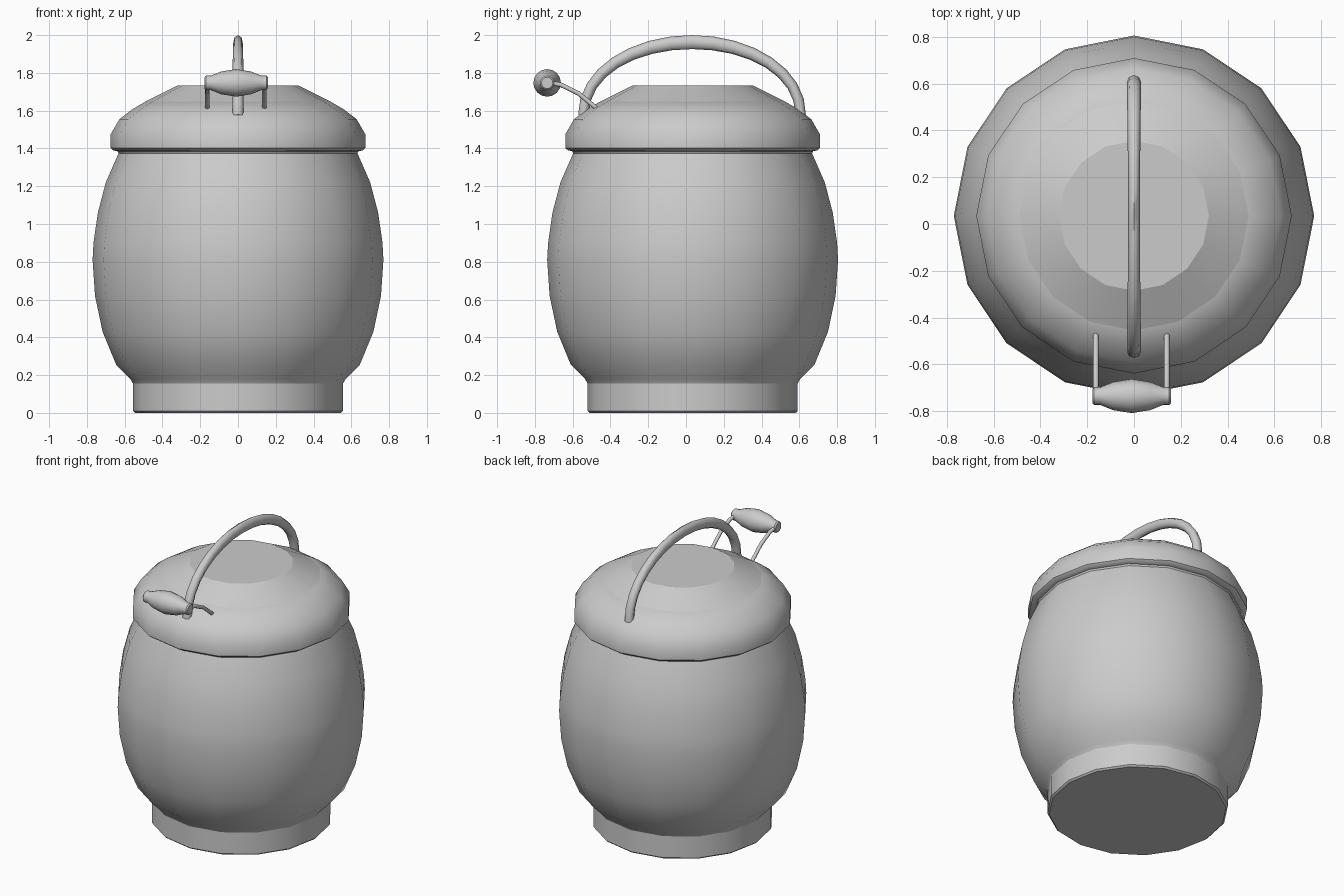
import bpy, bmesh, math
from mathutils import Vector, Matrix

if "Cube" in bpy.data.objects:
    bpy.data.objects.remove(bpy.data.objects["Cube"])

grey = bpy.data.materials.new("plain grey")
grey.use_nodes = True
grey.diffuse_color = (0.6, 0.6, 0.6, 1)
grey.node_tree.nodes["Principled BSDF"].inputs["Base Color"].default_value = (0.6, 0.6, 0.6, 1)

CENTRE_Y = 0.035


def build(name, rings, caps=(True, True), angle=40):
    """Skin a list of vertex rings into a smooth-shaded object."""
    bm = bmesh.new()
    loops = [[bm.verts.new(p) for p in ring] for ring in rings]
    n = len(loops[0])
    for a, b in zip(loops, loops[1:]):
        for i in range(n):
            j = (i + 1) % n
            bm.faces.new((a[i], a[j], b[j], b[i]))
    if caps[0]:
        bm.faces.new(loops[0][::-1])
    if caps[1]:
        bm.faces.new(loops[-1])
    bmesh.ops.recalc_face_normals(bm, faces=bm.faces)
    mesh = bpy.data.meshes.new(name)
    bm.to_mesh(mesh)
    bm.free()
    mesh.materials.append(grey)
    obj = bpy.data.objects.new(name, mesh)
    bpy.context.collection.objects.link(obj)
    bpy.ops.object.select_all(action="DESELECT")
    obj.select_set(True)
    bpy.context.view_layer.objects.active = obj
    bpy.ops.object.shade_smooth_by_angle(angle=math.radians(angle))
    return obj


def lathe(name, profile, sides=16, matrix=Matrix.Translation((0, CENTRE_Y, 0)), **kw):
    """Revolve (radius, height) pairs."""
    turns = [math.tau * i / sides for i in range(sides)]
    rings = [[matrix @ Vector((r * math.cos(t), r * math.sin(t), z)) for t in turns]
             for r, z in profile]
    return build(name, rings, **kw)


def tube(name, x, path, sides=8):
    """Sweep an ellipse along (y, z, width radius, depth radius) points."""
    pts = [Vector((x, p[0], p[1])) for p in path]
    rings = []
    for i, p in enumerate(pts):
        along = (pts[min(i + 1, len(pts) - 1)] - pts[max(i - 1, 0)]).normalized()
        side = Vector((1, 0, 0))
        up = along.cross(side)
        rings.append([p + side * path[i][2] * math.cos(math.tau * k / sides)
                      + up * path[i][3] * math.sin(math.tau * k / sides)
                      for k in range(sides)])
    return build(name, rings, angle=60)


# Foot and barrel-shaped pot
lathe("foot", [(0.545, 0), (0.556, 0.01), (0.556, 0.16)])
lathe("pot_body", [(0.556, 0.155), (0.57, 0.18), (0.645, 0.255), (0.717, 0.43),
                   (0.757, 0.62), (0.77, 0.81), (0.765, 0.9), (0.742, 1.06),
                   (0.70, 1.22), (0.63, 1.38)])

# Lid: rounded rim and a shallow faceted cap
lathe("lid_rim", [(0.63, 1.37), (0.638, 1.385), (0.66, 1.39), (0.674, 1.402),
                  (0.674, 1.475), (0.628, 1.555), (0.56, 1.607), (0.49, 1.648)])
lathe("lid_cap", [(0.49, 1.648), (0.32, 1.733)], caps=(False, True), angle=24)

# Arched carrying handle, deeper at the grip
half = 0.575
arch = []
for i in range(17):
    t = math.pi * i / 16
    grip = math.sin(t) ** 3
    arch.append((0.032 - half * math.cos(t), 1.575 + 0.388 * math.sin(t) ** 0.95,
                 0.03 - 0.005 * grip, 0.028 + 0.009 * grip))
tube("carrying_handle", 0, arch)

# Front clasp: two bent wires holding a spindle grip
for name, x in (("clasp_wire_right", -0.163), ("clasp_wire_left", 0.14)):
    tube(name, x, [(y, z, 0.012, 0.012) for y, z in
                   ((-0.735, 1.748), (-0.665, 1.738), (-0.57, 1.692), (-0.47, 1.61))])
spindle = Matrix.Translation((-0.01, -0.735, 1.747)) @ Matrix.Rotation(math.pi / 2, 4, "Y")
lathe("clasp_grip", [(0.03, -0.168), (0.038, -0.16), (0.038, -0.135), (0.06, -0.08),
                     (0.073, 0), (0.06, 0.08), (0.038, 0.135), (0.038, 0.16),
                     (0.03, 0.168)], matrix=spindle)
